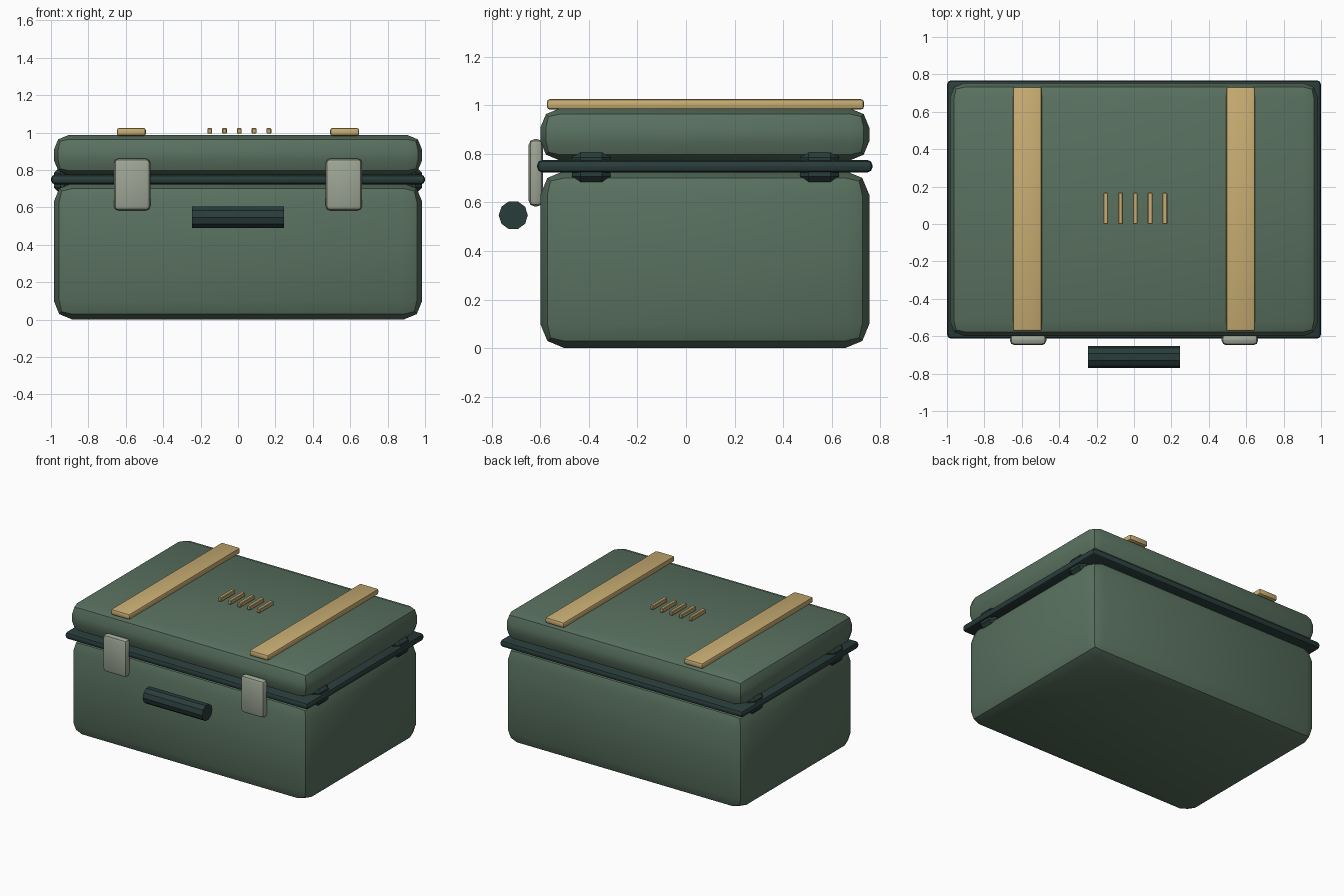
import bpy, bmesh, math
from mathutils import Matrix

if "Cube" in bpy.data.objects:
    bpy.data.objects.remove(bpy.data.objects["Cube"])


def material(name, rgb):
    m = bpy.data.materials.new(name)
    m.diffuse_color = (*rgb, 1)
    m.use_nodes = True
    m.node_tree.nodes["Principled BSDF"].inputs["Base Color"].default_value = m.diffuse_color
    return m


GREEN = material("green_paint", (0.10, 0.165, 0.115))
DARK = material("dark_rubber", (0.022, 0.046, 0.043))
BRASS = material("tan_strap", (0.58, 0.42, 0.17))
METAL = material("grey_metal", (0.34, 0.38, 0.30))


def finish(name, bm, mat):
    me = bpy.data.meshes.new(name)
    bm.to_mesh(me)
    bm.free()
    ob = bpy.data.objects.new(name, me)
    bpy.context.collection.objects.link(ob)
    me.materials.append(mat)
    bpy.ops.object.select_all(action='DESELECT')
    bpy.context.view_layer.objects.active = ob
    ob.select_set(True)
    bpy.ops.object.shade_smooth_by_angle(angle=math.radians(30))
    return ob


def box(name, x, y, z, mat, bevel, segments=2):
    """Bevelled box from (min, max) ranges."""
    bm = bmesh.new()
    bmesh.ops.create_cube(bm, size=1)
    lo, hi = zip(x, y, z)
    for v in bm.verts:
        v.co = [hi[i] if v.co[i] > 0 else lo[i] for i in range(3)]
    bmesh.ops.bevel(bm, geom=bm.edges[:], offset=bevel, segments=segments,
                    profile=0.5, affect='EDGES', clamp_overlap=True)
    return finish(name, bm, mat)


def span(c, size):
    return (c - size / 2, c + size / 2)


# Case body, lid and the seal between them
box("case_body", (-0.985, 0.985), (-0.60, 0.755), (0, 0.73), GREEN, 0.10)
box("case_lid", (-0.985, 0.985), (-0.60, 0.755), (0.773, 0.987), GREEN, 0.08)
box("seal_rim", (-1, 1), (-0.613, 0.768), (0.723, 0.775), DARK, 0.022)

for side, s in (("left", -1), ("right", 1)):
    # Lid straps and front latches
    box(f"strap_{side}", span(s * 0.57, 0.155), (-0.573, 0.733),
        (0.982, 1.025), BRASS, 0.013)
    box(f"latch_{side}", span(s * 0.566, 0.195), (-0.648, -0.588),
        (0.583, 0.861), METAL, 0.025)
    # Side blocks showing in the gap
    for end, y in (("front", -0.39), ("back", 0.55)):
        box(f"side_block_{side}_{end}", span(s * 0.94, 0.09), span(y, 0.16),
            (0.672, 0.82), DARK, 0.035, 1)

# Short ribs on the lid
for i in range(5):
    box(f"lid_rib_{i + 1}", span(-0.151 + i * 0.079, 0.026), (0, 0.168),
        (0.994, 1.024), BRASS, 0.004, 1)

# Ten-sided front handle
bm = bmesh.new()
bmesh.ops.create_cone(bm, cap_ends=True, segments=10, radius1=0.06,
                      radius2=0.06, depth=0.49,
                      matrix=Matrix.Translation((0, -0.711, 0.547))
                      @ Matrix.Rotation(math.pi / 2, 4, 'Y'))
finish("front_handle", bm, DARK)
